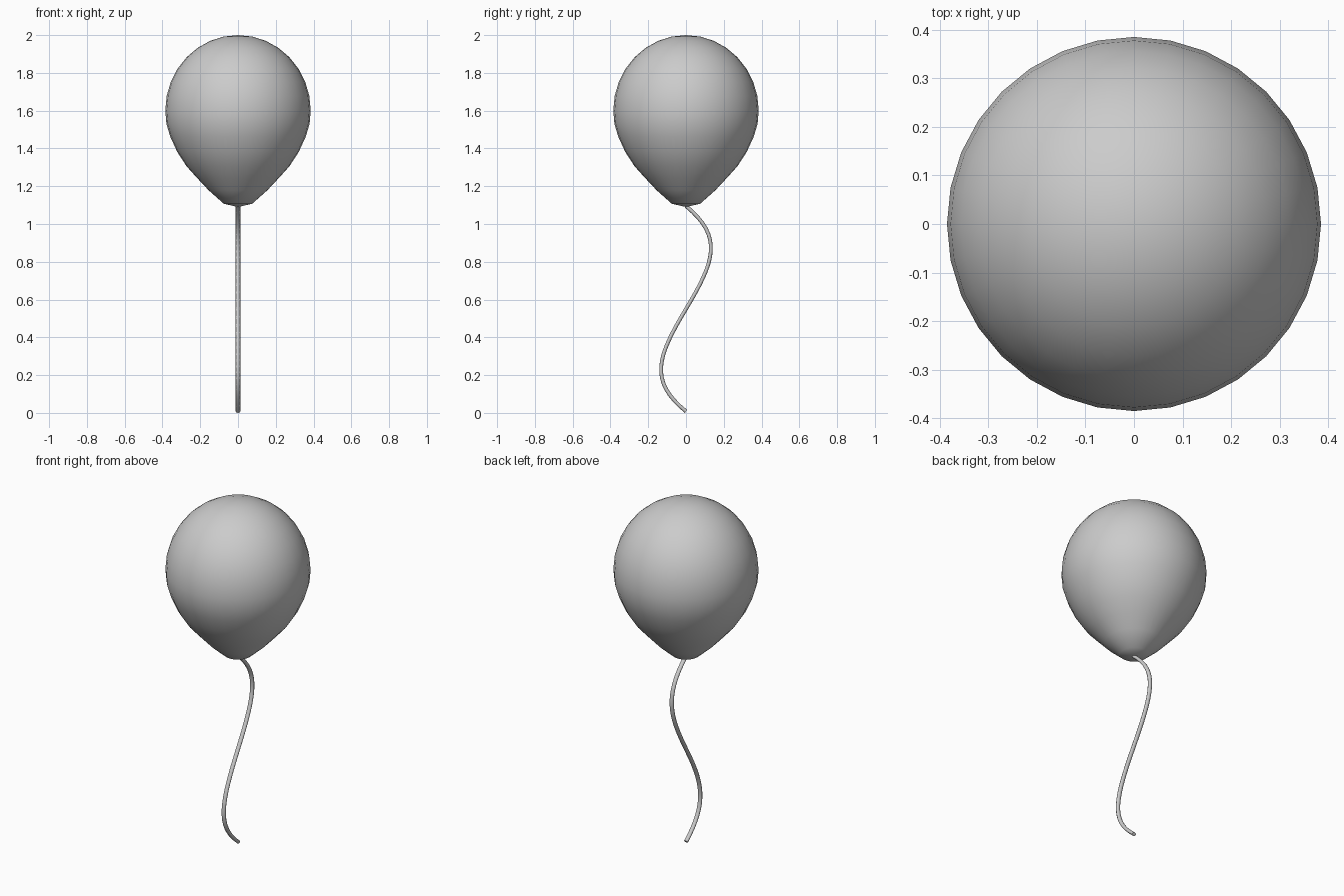
import bpy, bmesh, math
from mathutils import Matrix

cube = bpy.data.objects.get("Cube")
if cube:
    bpy.data.objects.remove(cube, do_unlink=True)

grey = bpy.data.materials.new("light grey")
grey.use_nodes = True
grey.diffuse_color = (0.6, 0.6, 0.6, 1)
grey.node_tree.nodes["Principled BSDF"].inputs["Base Color"].default_value = (0.6, 0.6, 0.6, 1)

RADIUS, MIDDLE, DOME = 0.385, 1.6, 0.4
SEGMENTS = 32


def add_mesh(name, bm):
    bmesh.ops.recalc_face_normals(bm, faces=bm.faces)
    mesh = bpy.data.meshes.new(name)
    bm.to_mesh(mesh)
    bm.free()
    mesh.materials.append(grey)
    mesh.shade_smooth()
    obj = bpy.data.objects.new(name, mesh)
    bpy.context.collection.objects.link(obj)
    return obj


# Balloon: round dome above, tapering to a blunt tip below
dome = [(RADIUS * math.sin(a), MIDDLE + DOME * math.cos(a))
        for a in (i * math.pi / 16 for i in range(9))]
taper = [(0.379, 1.53), (0.359, 1.463), (0.322, 1.382), (0.272, 1.305),
         (0.214, 1.241), (0.155, 1.178), (0.075, 1.107), (0, 1.09)]
bm = bmesh.new()
verts = [bm.verts.new((0, -r, z)) for r, z in dome + taper]
edges = [bm.edges.new(pair) for pair in zip(verts, verts[1:])]
bmesh.ops.spin(bm, geom=verts + edges, cent=(0, 0, 0), axis=(0, 0, 1),
               angle=2 * math.pi, steps=SEGMENTS)
bmesh.ops.remove_doubles(bm, verts=bm.verts, dist=0.0005)
add_mesh("balloon", bm)

# String: a round tube along an S curve, slightly widened sideways
path = bpy.data.curves.new("string_path", "CURVE")
path.dimensions = "3D"
path.resolution_u = 16
path.bevel_depth = 0.01
path.bevel_resolution = 2
path.use_fill_caps = True
spline = path.splines.new("BEZIER")
spline.bezier_points.add(2)
# each row: point, incoming handle, outgoing handle as (y, z)
rows = [((0, 1.095), (-0.1, 1.17), (0.2, 0.93)),
        ((0, 0.55), (0.15, 0.8), (-0.15, 0.3)),
        ((0, 0.008), (-0.2, 0.17), (0.1, -0.07))]
for p, (co, left, right) in zip(spline.bezier_points, rows):
    p.handle_left_type = p.handle_right_type = "FREE"
    p.co, p.handle_left, p.handle_right = [(0, *v) for v in (co, left, right)]

helper = bpy.data.objects.new("string_path", path)
bpy.context.collection.objects.link(helper)
bpy.context.view_layer.update()
bm = bmesh.new()
bm.from_mesh(helper.to_mesh())
bpy.data.objects.remove(helper, do_unlink=True)
bm.transform(Matrix.Diagonal((1.25, 1, 1, 1)))
add_mesh("string", bm)
